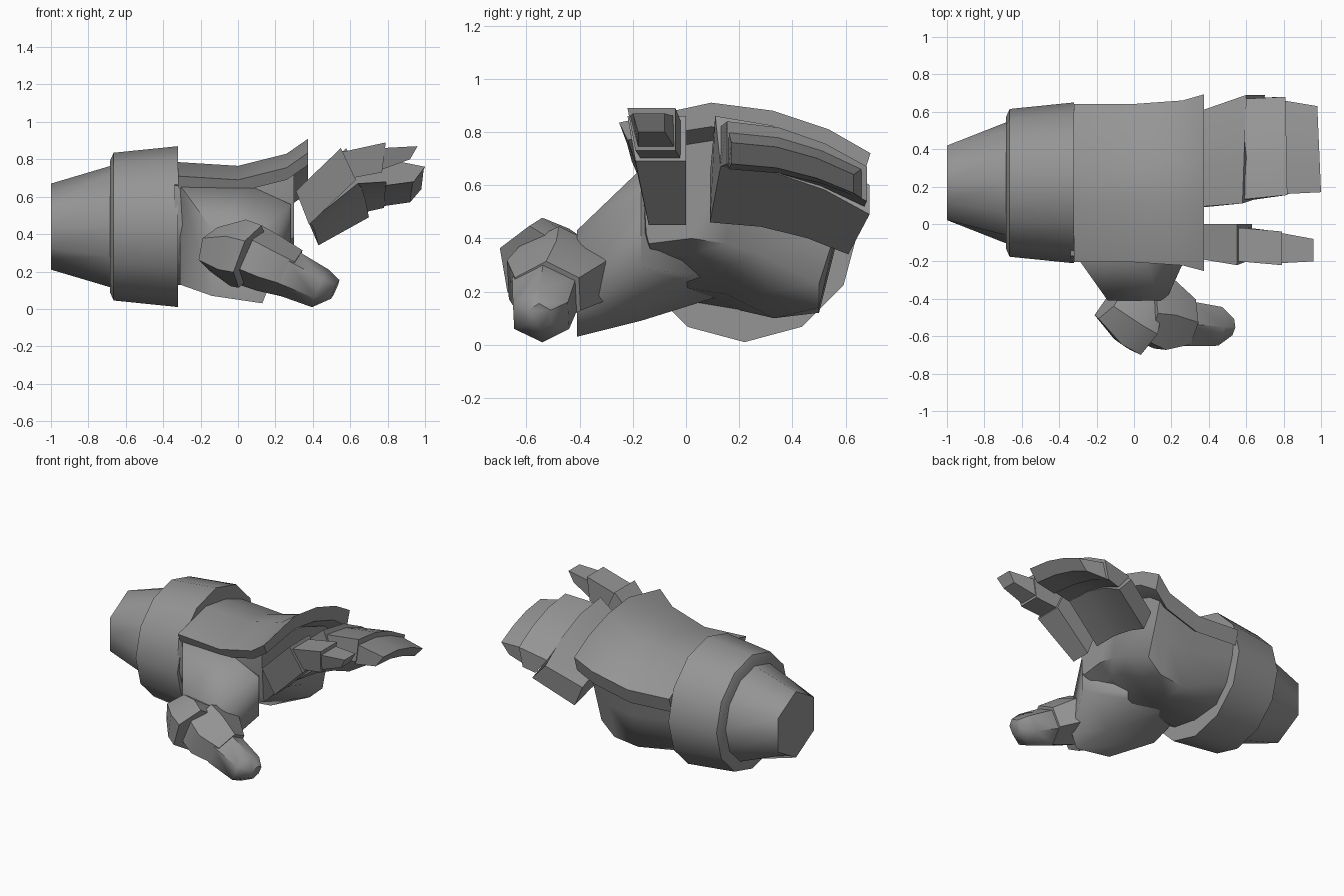
import bpy, bmesh, math
from mathutils import Vector

cube = bpy.data.objects.get("Cube")
if cube:
    bpy.data.objects.remove(cube, do_unlink=True)

metal = bpy.data.materials.new("grey metal")
metal.use_nodes = True
colour = (0.3, 0.3, 0.3, 1)
metal.diffuse_color = colour
metal.node_tree.nodes["Principled BSDF"].inputs["Base Color"].default_value = colour


def loft(name, rings, angle=35):
    """Skin matching rings of points, cap both ends and shade the result."""
    bm = bmesh.new()
    loops = [[bm.verts.new(p) for p in ring] for ring in rings]
    count = len(loops[0])
    for a, b in zip(loops, loops[1:]):
        for i in range(count):
            j = (i + 1) % count
            bm.faces.new((a[i], a[j], b[j], b[i]))
    bm.faces.new(loops[0])
    bm.faces.new(loops[-1])
    bmesh.ops.recalc_face_normals(bm, faces=bm.faces)
    mesh = bpy.data.meshes.new(name)
    bm.to_mesh(mesh)
    bm.free()
    mesh.materials.append(metal)
    obj = bpy.data.objects.new(name, mesh)
    bpy.context.collection.objects.link(obj)
    bpy.ops.object.select_all(action="DESELECT")
    obj.select_set(True)
    bpy.context.view_layer.objects.active = obj
    bpy.ops.object.shade_smooth_by_angle(angle=math.radians(angle))


def cuff_ring(x, radius, hexagonal=False):
    """Twelve points around the forearm, optionally flattened to a hexagon."""
    ring = []
    for i in range(12):
        a = i * math.pi / 6
        r = radius * math.cos(math.pi / 6) if hexagonal and i % 2 else radius
        ring.append((x, 0.22 + r * math.sin(a), 0.44 + r * math.cos(a)))
    return ring


def arch(top, bottom, low_y, high_y, drop=0.0, sag=0.0, shift=0.0, slide=0.0, pinch=0.0):
    """Finger section: top and bottom (x, z) at low_y, bending down to high_y."""
    def row(point, start, fall, move):
        return [(point[0] + move * t, start + (high_y - start) * t, point[1] - fall * t * t)
                for t in (0, 0.37, 0.7, 1)]
    return row(top, low_y, drop, shift) + row(bottom, low_y + pinch, sag, slide)[::-1]


def tube_ring(centre, axis, side, height):
    """Hexagon across an axis, used by the thumb."""
    axis = Vector(axis).normalized()
    across = axis.cross(Vector((0, 0, 1))).normalized()
    up = across.cross(axis)
    return [Vector(centre) + across * side * math.sin(a) + up * height * math.cos(a)
            for a in (math.tau * i / 6 for i in range(6))]


# Forearm cuff
loft("forearm_cone", [cuff_ring(-1, 0.23, True), cuff_ring(-0.68, 0.325)], 62)
loft("cuff", [cuff_ring(-0.685, 0.35), cuff_ring(-0.665, 0.395), cuff_ring(-0.32, 0.43)])

# Curved plate over the back of the hand
section = [(-.23, -.075), (.1, 0), (.32, -.03), (.52, -.1), (.67, -.19),
           (.64, -.29), (.5, -.19), (.3, -.12), (.1, -.09), (-.2, -.14)]
loft("back_plate", [[(x, 0.2 + (y - 0.2) * s, peak + z) for y, z in section]
                    for x, peak, s in ((-.32, .785, .94), (0, .765, .94),
                                       (.26, .83, .98), (.375, .91, 1.05))])

# Palm, hollowed under the knuckles
palm = {
    -.34: [(-.17, .66), (-.19, .45), (-.13, .25), (.02, .16), (.2, .13),
           (.42, .15), (.53, .27), (.58, .42), (.6, .57), (.2, .72)],
    .02: [(-.17, .65), (-.18, .45), (-.12, .25), (.02, .21), (.15, .19),
          (.33, .1), (.5, .12), (.56, .36), (.61, .57), (.2, .7)],
    .2: [(-.17, .7), (-.16, .42), (-.13, .34), (.02, .34), (.15, .3),
         (.31, .2), (.5, .14), (.56, .38), (.61, .58), (.2, .74)],
    .3: [(-.17, .76), (-.15, .42), (-.14, .38), (.02, .4), (.15, .38),
         (.28, .34), (.5, .23), (.57, .45), (.62, .62), (.2, .77)],
}
loft("palm", [[(x, y, z) for y, z in ring] for x, ring in palm.items()], 50)

# Mound joining palm and thumb
loft("thumb_mound", [
    [(a, y, lo + .04), (b, y, lo), (c, y, lo + edge), (c, y, hi - .1), (b, y, hi), (a, y, hi)]
    for y, a, b, c, lo, hi, edge in ((.15, -.3, -.15, .02, .19, .62, .05),
                                     (-.17, -.31, .06, .28, .09, .66, .2),
                                     (-.41, -.14, .13, .17, .03, .43, .1))], 60)

# Thumb guard, middle and tip
loft("thumb_guard", [tube_ring((-.13, -.42, .32), (.6, -.55, -.2), .12, .12),
                     tube_ring((.0, -.51, .3), (.7, -.5, -.25), .17, .185),
                     tube_ring((.065, -.56, .28), (.85, -.4, -.38), .16, .18)])
bend = (.9, -.1, -.4)
loft("thumb_middle", [tube_ring((.06, -.47, .29), bend, .18, .17),
                      tube_ring((.16, -.48, .245), bend, .22, .16),
                      tube_ring((.29, -.52, .19), bend, .14, .135)])
loft("thumb_tip", [tube_ring((.26, -.53, .195), bend, .14, .13),
                   tube_ring((.44, -.545, .11), bend, .12, .11),
                   tube_ring((.52, -.55, .105), bend, .05, .055)], 55)

# Index finger
loft("index_base", [arch((.31, .63), (.38, .45), -.18, 0, pinch=.04),
                    arch((.55, .86), (.63, .69), -.22, 0, pinch=.03)])
loft("index_middle", [arch((.56, .84), (.61, .7), -.2, -.02, pinch=.03),
                      arch((.79, .89), (.77, .73), -.22, -.04, pinch=.03)])
loft("index_tip", [arch((.77, .86), (.77, .745), -.21, -.045, pinch=.03),
                   arch((.96, .87), (.92, .8), -.2, -.08, pinch=.02)])

# Three joined fingers, sloping down towards the little finger
loft("fingers_base", [arch((.32, .64), (.38, .46), .09, .61, .16, .12, .05, .05),
                      arch((.58, .86), (.64, .67), .11, .69, .26, .18, .02, .06, .02)])
loft("fingers_middle", [arch((.57, .82), (.64, .67), .13, .67, .19, .15, .03, .05),
                        arch((.82, .84), (.8, .68), .155, .68, .17, .14, -.01, -.02)])
loft("fingers_tip", [arch((.8, .8), (.79, .66), .16, .66, .14, .11, 0, -.01),
                     arch((1, .76), (.94, .68), .17, .63, .12, .11, -.02, -.02)])
